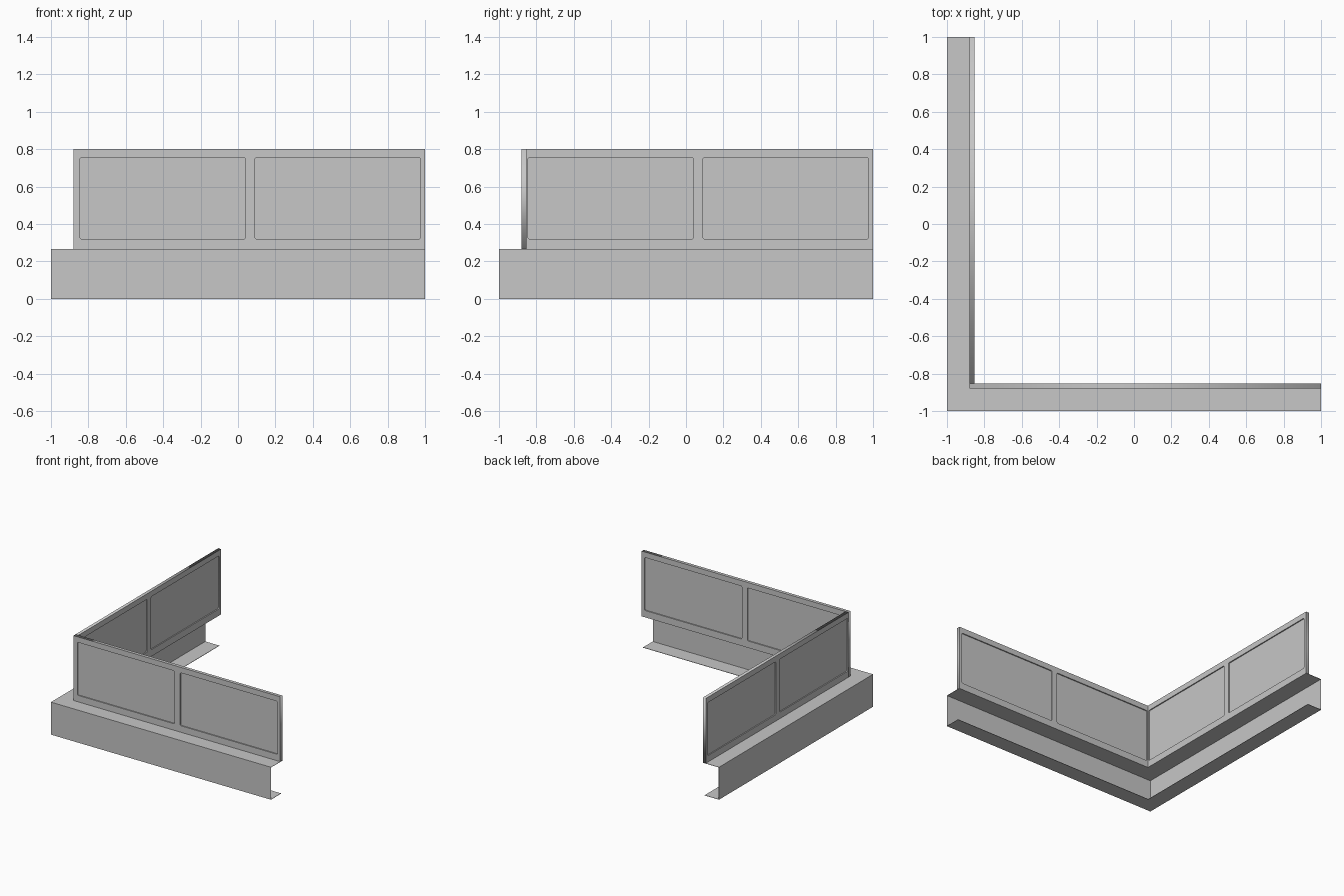
import bpy, bmesh, math
from mathutils import Matrix, Vector

cube = bpy.data.objects.get("Cube")
if cube:
    bpy.data.objects.remove(cube, do_unlink=True)

grey = bpy.data.materials.new("light_grey")
grey.use_nodes = True
colour = (0.57, 0.57, 0.57, 1)
grey.diffuse_color = colour
grey.node_tree.nodes["Principled BSDF"].inputs["Base Color"].default_value = colour

BASE_TOP, WALL_TOP = 0.267, 0.8
OUTER, INNER = -0.88, -0.853
MID, THICK = (OUTER + INNER) / 2, INNER - OUTER
PANEL_Z = (0.32, 0.755)
PANELS = ((-0.845, 0.04), (0.09, 0.975))


def add_object(name, bm):
    bmesh.ops.recalc_face_normals(bm, faces=bm.faces)
    mesh = bpy.data.meshes.new(name)
    bm.to_mesh(mesh)
    bm.free()
    mesh.materials.append(grey)
    obj = bpy.data.objects.new(name, mesh)
    bpy.context.collection.objects.link(obj)
    return obj


def rectangle(u0, u1, z0, z1, radius=0.0):
    """Outline in the wall plane, with optional rounded corners."""
    if not radius:
        return [(u0, z0), (u1, z0), (u1, z1), (u0, z1)]
    r, points = radius, []
    corners = ((u1 - r, z1 - r), (u0 + r, z1 - r), (u0 + r, z0 + r), (u1 - r, z0 + r))
    for quarter, (cu, cz) in enumerate(corners):
        for step in range(4):
            a = math.pi / 2 * (quarter + step / 3)
            points.append((cu + r * math.cos(a), cz + r * math.sin(a)))
    return points


def wall_part(name, outlines, thickness, place):
    """Filled outline with holes, extruded about the wall's middle plane."""
    curve = bpy.data.curves.new(name, "CURVE")
    curve.dimensions = "2D"
    curve.fill_mode = "BOTH"
    curve.extrude = thickness / 2
    for outline in outlines:
        spline = curve.splines.new("POLY")
        spline.points.add(len(outline) - 1)
        for point, (u, z) in zip(spline.points, outline):
            point.co = (u, z, 0, 1)
        spline.use_cyclic_u = True
    temp = bpy.data.objects.new(name + "_outline", curve)
    bm = bmesh.new()
    mesh = temp.to_mesh()
    bm.from_mesh(mesh)
    temp.to_mesh_clear()
    bpy.data.objects.remove(temp)
    bpy.data.curves.remove(curve)
    bmesh.ops.remove_doubles(bm, verts=bm.verts, dist=0.0001)
    bmesh.ops.transform(bm, matrix=place, verts=bm.verts)
    return add_object(name, bm)


# Base: open channel profile (inset, height) swept round the mitred corner
profile = [(0.13, 0), (0, 0), (0, BASE_TOP), (1 + INNER, BASE_TOP)]
bm = bmesh.new()
rows = []
for inset, z in profile:
    c = inset - 1
    rows.append([bm.verts.new(p) for p in ((1, c, z), (c, c, z), (c, 1, z))])
for low, high in zip(rows, rows[1:]):
    for i in range(2):
        bm.faces.new((low[i], low[i + 1], high[i + 1], high[i]))
base = add_object("base_channel", bm)
# Thin sheet, thickened towards the inside of the channel
side = next(p for p in base.data.polygons if abs(p.normal.z) < 0.1 and abs(p.normal.y) > 0.9)
sheet = base.modifiers.new("sheet_thickness", "SOLIDIFY")
sheet.thickness = 0.003
sheet.offset = -1 if side.normal.y < 0 else 1

# Walls: the side wall is the front wall mirrored across the corner diagonal
front = Matrix(((1, 0, 0, 0), (0, 0, -1, MID), (0, 1, 0, 0), (0, 0, 0, 1)))
swap = Matrix(((0, 1, 0, 0), (1, 0, 0, 0), (0, 0, 1, 0), (0, 0, 0, 1)))
for name, place, start in (("front", front, OUTER), ("side", swap @ front, INNER)):
    holes = [rectangle(u0, u1, *PANEL_Z, radius=0.01) for u0, u1 in PANELS]
    frame = rectangle(start, 1, BASE_TOP, WALL_TOP)
    wall_part(name + "_frame", [frame] + holes, THICK, place)
    for number, hole in enumerate(holes, 1):
        wall_part(f"{name}_panel_{number}", [hole], THICK - 0.018, place)
